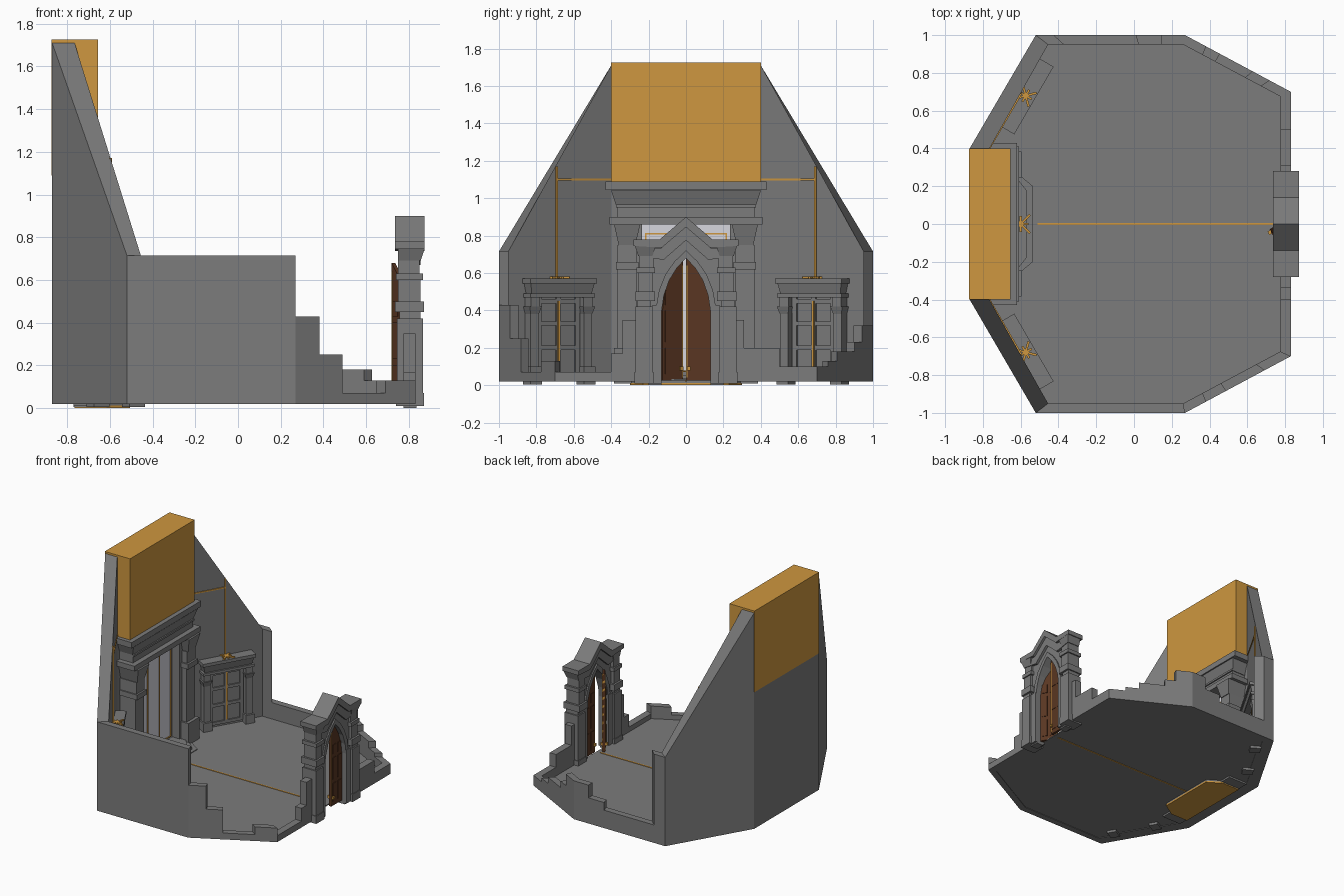
import bpy, math
from mathutils import Vector, Matrix

cube = bpy.data.objects.get("Cube")
if cube:
    bpy.data.objects.remove(cube)


def material(name, rgb):
    m = bpy.data.materials.new(name)
    m.use_nodes = True
    m.diffuse_color = (*rgb, 1)
    m.node_tree.nodes["Principled BSDF"].inputs["Base Color"].default_value = (*rgb, 1)
    return m


STONE = material("grey stone", (0.2, 0.2, 0.2))
GOLD = material("gold", (0.62, 0.31, 0.05))
WOOD = material("brown wood", (0.1, 0.037, 0.016))
PALE = material("pale glass", (0.68, 0.68, 0.74))
HOME = Matrix.Identity(4)


def loft(name, low, high, mat=STONE, frame=HOME):
    """Closed solid between two matching outlines."""
    n = len(low)
    faces = [tuple(range(n))[::-1], tuple(range(n, n + n))]
    faces += [(i, (i + 1) % n, n + (i + 1) % n, n + i) for i in range(n)]
    mesh = bpy.data.meshes.new(name)
    mesh.from_pydata([Vector(p) for p in list(low) + list(high)], [], faces)
    mesh.materials.append(mat)
    bm_fix(mesh)
    ob = bpy.data.objects.new(name, mesh)
    ob.matrix_world = frame
    bpy.context.collection.objects.link(ob)
    return ob


def bm_fix(mesh):
    import bmesh
    bm = bmesh.new()
    bm.from_mesh(mesh)
    bmesh.ops.recalc_face_normals(bm, faces=bm.faces)
    bm.to_mesh(mesh)
    bm.free()


def rect(x, y, z):
    return [(x[0], y[0], z), (x[1], y[0], z), (x[1], y[1], z), (x[0], y[1], z)]


def box(name, x, y, z, mat=STONE, frame=HOME, flare=0):
    """Box whose top grows by flare on the front and both sides."""
    top = rect((x[0], x[1] + flare), (y[0] - flare, y[1] + flare), z[1])
    return loft(name, rect(x, y, z[0]), top, mat, frame)


def pair(name, x, y, z, mat=STONE, frame=HOME, flare=0):
    for side, s in (("left", 1), ("right", -1)):
        box(side + "_" + name, x, sorted((s * y[0], s * y[1])), z, mat, frame, flare)


def slab(name, outline, x, mat=STONE, frame=HOME):
    """Outline in y and z pushed through a span of x."""
    return loft(name, [(x[0], *p) for p in outline], [(x[1], *p) for p in outline], mat, frame)


def mirrored(half):
    return half + [(-y, z) for y, z in reversed(half) if y]


# Ring of walls: outer and inner corners for one side
OUT = [Vector(p) for p in ((-.87, .4), (-.52, 1), (.27, 1), (.83, .7))]
INN = [Vector(p) for p in ((-.765, .4), (-.455, .95), (.26, .95), (.775, .675))]
BASE = .02


def wall(name, i, s, steps):
    """Stepped wall along one side; steps are (end fraction, height)."""
    t = 0
    for k, (end, h) in enumerate(steps):
        o = [OUT[i].lerp(OUT[i + 1], f) for f in (t, end)]
        n = [INN[i].lerp(INN[i + 1], f) for f in (end, t)]
        ring = [(p.x, s * p.y) for p in o + n]
        loft(f"{name}_{k}", [(*p, BASE) for p in ring], [(*p, h) for p in ring])
        t = end


for s, name in ((1, "back"), (-1, "front")):
    ring = [(p.x, s * p.y) for p in (OUT[0], OUT[1], INN[1], INN[0])]
    loft(name + "_sloped_wall", [(*p, BASE) for p in ring],
         [(*p, h) for p, h in zip(ring, (1.71, .715, .715, 1.71))])
wall("front_side_wall", 1, -1, [(1, .715)])
wall("back_side_wall", 1, 1, [(.12, .715), (.67, .16), (.84, .22), (1, .32)])
wall("front_ruin", 2, -1, [(.2, .43), (.39, .25), (.75, .07), (1, .13)])
wall("back_ruin", 2, 1, [(.2, .32), (.33, .23), (.64, .18), (.8, .13), (1, .1)])
EAST = (.775, .83)
for k, (a, b, h) in enumerate([(-.7, -.4, .07), (-.4, -.34, .17), (-.34, -.2, .35),
                               (.2, .31, .35), (.31, .5, .2), (.5, .7, .1)]):
    box(f"gate_wall_{k}", EAST, (a, b), (BASE, h))
box("tall_wall", (-.87, -.765), (-.4, .4), (BASE, 1.1))
box("gold_crown_block", (-.873, -.655), (-.4, .4), (1.09, 1.725), GOLD)

# Floor with its gold inlay
half = [(p.x, p.y) for p in INN]
floor = half + [(x, -y) for x, y in reversed(half)]
loft("floor", [(*p, .024) for p in floor], [(*p, .032) for p in floor])
box("floor_inlay", (-.6, .74), (-.005, .005), (.02, .036), GOLD)

# Gate: pointed arch, gable and layered columns
arch = [(.13, 0), (.13, .4), (.118, .48), (.09, .56), (.05, .625), (0, .68)]
gable_low = [(.2, 0), (.2, .74), (.13, .74), (0, .86)]
opening = mirrored(arch)
slab("gate_arch", mirrored(gable_low) + opening[::-1], (.775, .835))
trim = [(y * 1.22, z * 1.06) for y, z in arch[1:]]
slab("gate_arch_trim", mirrored(trim) + mirrored(arch[1:])[::-1], (.765, .845))
coping = [(.28, .745), (.28, .78), (.14, .78), (0, .9)]
under = [(.28, .745), (.13, .735), (0, .845)]
slab("gate_gable", mirrored(coping) + mirrored(under[1:])[::-1], (.735, .873))
lower = [(.24, .69), (.24, .735), (.13, .735), (0, .845)]
slab("gate_moulding", mirrored(lower) + mirrored([(.12, .67), (0, .775)])[::-1], (.755, .855))
pair("gate_plinth", (.74, .87), (.175, .275), (.01, .07))
pair("gate_pier", (.745, .865), (.18, .27), (.01, .42))
pair("gate_pier_cap", (.755, .855), (.19, .26), (.42, .45))
pair("gate_band", (.735, .87), (.165, .27), (.45, .5))
pair("gate_shaft", (.75, .855), (.18, .255), (.5, .6))
pair("gate_capital", (.74, .865), (.165, .265), (.6, .63))
pair("gate_neck", (.75, .85), (.175, .25), (.63, .69))
pair("gate_flare", (.75, .855), (.18, .255), (.69, .745), flare=.018)
pair("gate_jamb", (.76, .85), (.13, .18), (.01, .43))

# Door leaves: the right one stands ajar
for side, s, angle in (("left", 1, 0), ("right", -1, 33)):
    hinge = Matrix.Translation((.8, s * .13, 0)) @ Matrix.Rotation(math.radians(angle), 4, "Z")
    leaf = [(s * (y - .13), max(z, .025)) for y, z in arch] + [(s * -.13, .025)]
    slab(side + "_door", leaf, (-.012, .008), WOOD, hinge)
    for y in (-.035, -.095):
        for z in ((.06, .2), (.23, .4), (.43, .5)):
            box(side + "_door_panel", (-.016, .012), sorted((s * (y - .02), s * (y + .02))),
                z, WOOD, hinge)
    box(side + "_door_edge", (-.014, .011), sorted((s * -.123, s * -.13)), (.04, .64), GOLD, hinge)
    box(side + "_door_handle", (-.03, .022), sorted((s * -.105, s * -.125)), (.08, .1), GOLD, hinge)

# Main portal on the tall wall
W = -.77
box("portal_back", (W, -.745), (-.3, .3), (.02, .88))
box("portal_pane", (-.75, -.735), (-.25, .25), (.05, .86), PALE)
for y in (.07, .21):
    pair("portal_gold_bar", (-.74, -.728), (y, y + .008), (.08, .815), GOLD)
pair("portal_gold_rail", (-.74, -.728), (.07, .218), (.807, .815), GOLD)
pair("portal_gold_sill", (-.74, -.728), (.07, .218), (.08, .088), GOLD)
pair("portal_base", (W, -.605), (.25, .385), (.01, .2))
pair("portal_shaft", (W, -.63), (.265, .365), (.2, .62))
pair("portal_inner_jamb", (W, -.67), (.235, .27), (.02, .86))
pair("portal_band", (W, -.61), (.255, .375), (.62, .66))
pair("portal_neck", (W, -.625), (.265, .365), (.66, .75))
pair("portal_capital", (W, -.62), (.27, .36), (.75, .86), flare=.025)
box("portal_cornice", (W, -.61), (-.41, .41), (.86, .9))
box("portal_frieze", (W, -.65), (-.37, .37), (.9, .96))
box("portal_frieze_band", (W, -.64), (-.375, .375), (.95, .965))
box("portal_upper_frieze", (W, -.65), (-.375, .375), (.965, 1.04), flare=.025)
box("portal_crown", (W, -.62), (-.43, .43), (1.045, 1.09))
for k, d in enumerate((0, .028, .056)):
    ring = [(W, .3 - d), (-.62, .3 - d), (-.51 - d, .23 - d)]
    ring += [(x, -y) for x, y in reversed(ring)]
    z = .012 + k * .016
    loft(f"portal_step_{k}", [(*p, .006) for p in ring], [(*p, z + .025) for p in ring])
    if not k:
        loft("step_gold_edge", [(x + .004, y, 0) for x, y in ring],
             [(x + .004, y, z) for x, y in ring], GOLD)


# Gold star ornament made of crossed bars
def star(name, frame, size):
    for k in range(4):
        spin = frame @ Matrix.Rotation(k * math.pi / 4, 4, "Z")
        r = size * (1 if k % 2 else .6)
        box(f"{name}_{k}", (-r, r), (-.006, .006), (0, .01), GOLD, spin)


star("step_ornament", Matrix.Translation((-.6, 0, .07)), .07)

# Niches and gold conduits on the sloped walls
for side, s in (("back", 1), ("front", -1)):
    f = Matrix.Translation((-.599, s * .694, 0)) @ Matrix.Rotation(s * math.radians(-30.2), 4, "Z")
    p = side + "_niche_"
    box(p + "panel", (-.01, .015), (-.14, .14), (.02, .48), STONE, f)
    for y in (-.12, 0, .12):
        box(p + "mullion", (0, .025), (y - .014, y + .014), (.05, .47), STONE, f)
    for z in (.06, .2, .33, .45):
        box(p + "rail", (0, .025), (-.125, .125), (z - .012, z + .012), STONE, f)
    box(p + "gold_line", (.02, .031), (-.005, .005), (.08, .45), GOLD, f)
    pair(p + "plinth", (-.01, .072), (.13, .2), (.005, .1), STONE, f)
    pair(p + "column", (-.01, .055), (.14, .19), (.1, .38), STONE, f)
    pair(p + "capital", (-.01, .055), (.14, .19), (.38, .42), STONE, f, .012)
    pair(p + "block", (-.01, .06), (.135, .19), (.42, .48), STONE, f)
    box(p + "architrave", (-.01, .07), (-.2, .2), (.47, .49), STONE, f)
    box(p + "frieze", (-.01, .058), (-.185, .185), (.49, .545), STONE, f, .012)
    box(p + "cornice", (-.01, .08), (-.207, .207), (.545, .57), STONE, f)
    star(p + "ornament", f @ Matrix.Translation((.03, 0, .57)), .06)
    box(p + "gold_riser", (-.005, .008), (-.005, .005), (.57, 1.17), GOLD, f)
    box(p + "gold_branch", (-.005, .008), sorted((0, s * -.36)), (1.095, 1.105), GOLD, f)
